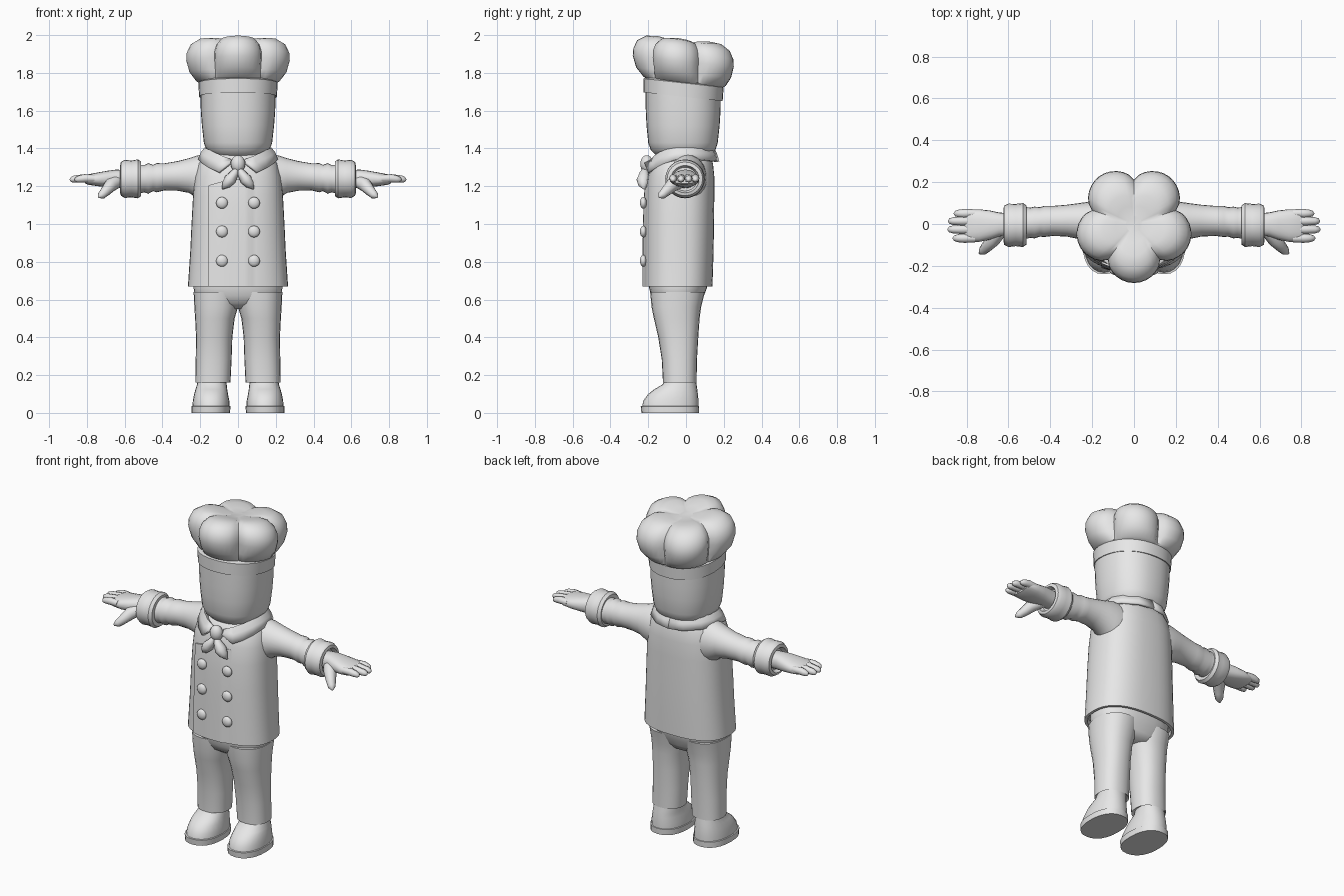
import bpy, bmesh, math
from mathutils import Vector

grey = bpy.data.materials.new("plain_grey")
grey.diffuse_color = (0.8, 0.8, 0.8, 1)


def finish(name, bm, mirror=False, angle=40):
    bmesh.ops.recalc_face_normals(bm, faces=bm.faces)
    me = bpy.data.meshes.new(name)
    bm.to_mesh(me)
    bm.free()
    me.materials.append(grey)
    me.shade_smooth()
    me.set_sharp_from_angle(angle=math.radians(angle))
    ob = bpy.data.objects.new(name, me)
    bpy.context.collection.objects.link(ob)
    if mirror:
        ob.modifiers.new("mirror", 'MIRROR').use_mirror_merge = False
    return ob


def skin(bm, rows, closed=True, caps=True):
    """Join rows of points with quads."""
    vs = [[bm.verts.new(p) for p in r] for r in rows]
    n = len(vs[0])
    for a, b in zip(vs, vs[1:]):
        for i in range(n if closed else n - 1):
            j = (i + 1) % n
            bm.faces.new((a[i], a[j], b[j], b[i]))
    if caps:
        bm.faces.new(vs[0][::-1])
        bm.faces.new(vs[-1])


def ring(t, a0, a1, b0, b1, axis, n, e, shear):
    pts = []
    for i in range(n):
        w = 2 * math.pi * i / n
        c, s = math.cos(w), math.sin(w)
        a = (a0 + a1) / 2 + (a1 - a0) / 2 * math.copysign(abs(c) ** (2 / e), c)
        b = (b0 + b1) / 2 + (b1 - b0) / 2 * math.copysign(abs(s) ** (2 / e), s)
        pts.append((a, b, t + shear * b) if axis == 'z' else (t, a, b))
    return pts


def loft(name, rings, axis='z', n=28, e=2.0, shear=0, mirror=False, angle=40):
    """Rings are (position, a min, a max, b min, b max)."""
    bm = bmesh.new()
    skin(bm, [ring(*r, axis, n, e, shear) for r in rings])
    return finish(name, bm, mirror, angle)


def blob(name, loc, size, rot=(0, 0, 0), mirror=False):
    bm = bmesh.new()
    bmesh.ops.create_uvsphere(bm, u_segments=16, v_segments=10, radius=1)
    from mathutils import Matrix, Euler
    m = Matrix.Translation(loc) @ Euler(rot).to_matrix().to_4x4() @ Matrix.Diagonal((*size, 1))
    bm.transform(m)
    return finish(name, bm, mirror)


def tube(name, pts, radii, flat=1.0, mirror=True, n=10):
    """Round limb through points, with rounded ends."""
    pts = [Vector(p) for p in pts]
    bm = bmesh.new()
    rows = []
    for i, p in enumerate(pts):
        d = (pts[min(i + 1, len(pts) - 1)] - pts[max(i - 1, 0)]).normalized()
        u = d.cross(Vector((0, 0, 1))).normalized()
        v = u.cross(d)
        rows.append([p + (u * math.cos(k * 2 * math.pi / n) + v * flat * math.sin(k * 2 * math.pi / n)) * radii[i]
                     for k in range(n)])
    skin(bm, rows)
    return finish(name, bm, mirror, 60)


# jacket body with a recessed underside
body = [(0.67, 0.265, -0.222, 0.14), (0.85, 0.253, -0.221, 0.146), (1.0, 0.246, -0.219, 0.148),
        (1.15, 0.238, -0.214, 0.15), (1.25, 0.23, -0.203, 0.15), (1.32, 0.21, -0.185, 0.143),
        (1.36, 0.18, -0.16, 0.13), (1.39, 0.13, -0.12, 0.1)]
hem = [(0.70, -0.25, 0.25, -0.205, 0.125), (0.67, -0.25, 0.25, -0.207, 0.125)]
loft("jacket_body", hem + [(z, -w, w, f, b) for z, w, f, b in body], n=40, e=2.5)


def front(x, z):
    """Front surface of the jacket body."""
    for p, q in zip(body, body[1:]):
        if p[0] <= z <= q[0]:
            t = (z - p[0]) / (q[0] - p[0])
            w, f, b = (p[k] + t * (q[k] - p[k]) for k in (1, 2, 3))
            return (f + b) / 2 + (f - b) / 2 * (1 - min(1, abs(x) / w) ** 2.5) ** 0.4


# overlapping front flap
bm = bmesh.new()
rows = []
for i in range(13):
    x = -0.155 + 0.021 * i
    top = 1.205 + 0.03 * min(1, i / 5)
    lift = 0.009 if i < 11 else 0.001
    zs = [0.67 + (top - 0.67) * k / 8 for k in range(9)]
    rows.append([(x, front(x, z) + 0.01, z) for z in zs[:1]] + [(x, front(x, z) - lift, z) for z in zs]
                + [(x, front(x, top) + 0.01, top)])
skin(bm, rows, closed=False, caps=False)
bm.faces.new([bm.verts.new(p) for p in rows[0]])
finish("front_flap", bm)

# buttons in two columns
for i, z in enumerate((0.805, 0.96, 1.112)):
    blob(f"button_pair_{i + 1}", (0.085, -0.226, z), (0.031, 0.018, 0.031), mirror=True)

# turned-down collar
bm = bmesh.new()
keys = [(0.2, 1.335, 1.32), (0.5, 1.355, 1.272), (0.8, 1.375, 1.295), (1.1, 1.39, 1.32),
        (1.4, 1.398, 1.34), (1.8, 1.398, 1.345), (2.2, 1.398, 1.338), (2.7, 1.395, 1.332), (math.pi, 1.395, 1.33)]
rows = []
for a, zt, zb in keys:
    s, c = math.sin(a), math.cos(a)
    rows.append([(0.15 * s, -0.02 - 0.15 * c, zt - 0.02), (0.178 * s, -0.02 - 0.168 * c, zt),
                 (0.195 * s, -0.022 - 0.18 * c, zt * 0.6 + zb * 0.4), (0.208 * s, -0.025 - 0.195 * c, zb)])
skin(bm, rows, closed=False, caps=False)
col = finish("collar", bm, True)
sol = col.modifiers.new("thickness", 'SOLIDIFY')
sol.thickness = 0.014
sol.offset = 0

# neckerchief
blob("neckerchief_knot", (0, -0.208, 1.318), (0.038, 0.034, 0.046))
tube("neckerchief_tail", [(0.005, -0.215, 1.295), (0.018, -0.222, 1.27), (0.042, -0.226, 1.235),
                          (0.062, -0.226, 1.21), (0.083, -0.222, 1.185)],
     [0.012, 0.024, 0.036, 0.028, 0.004], flat=0.9)

# sleeves with soft wrinkles, then rolled cuffs
loft("sleeve", [(0.08, -0.1, 0.11, 1.11, 1.37), (0.17, -0.095, 0.11, 1.115, 1.37), (0.215, -0.085, 0.107, 1.135, 1.363),
                (0.26, -0.073, 0.1, 1.165, 1.348), (0.32, -0.06, 0.092, 1.176, 1.333), (0.39, -0.057, 0.086, 1.178, 1.321),
                (0.43, -0.062, 0.086, 1.168, 1.322), (0.45, -0.06, 0.08, 1.174, 1.313), (0.475, -0.069, 0.083, 1.16, 1.322),
                (0.495, -0.066, 0.078, 1.168, 1.312), (0.53, -0.075, 0.083, 1.16, 1.315)],
     axis='x', n=24, mirror=True, angle=60)
loft("cuff", [(0.515, -0.07, 0.07, 1.17, 1.305), (0.513, -0.098, 0.088, 1.148, 1.33), (0.53, -0.11, 0.1, 1.136, 1.342),
              (0.565, -0.106, 0.096, 1.141, 1.336), (0.6, -0.11, 0.097, 1.138, 1.34), (0.62, -0.1, 0.088, 1.15, 1.328),
              (0.624, -0.08, 0.07, 1.165, 1.31), (0.6, -0.07, 0.06, 1.175, 1.3)],
     axis='x', n=24, mirror=True)

# hands
loft("palm", [(0.59, -0.055, 0.05, 1.19, 1.285), (0.645, -0.06, 0.055, 1.192, 1.288), (0.69, -0.075, 0.065, 1.195, 1.282),
              (0.74, -0.085, 0.07, 1.2, 1.273), (0.79, -0.085, 0.068, 1.207, 1.264), (0.81, -0.075, 0.058, 1.215, 1.255)],
     axis='x', n=20, e=2.4, mirror=True, angle=60)
for i, (y, tip) in enumerate(((-0.068, 0.865), (-0.026, 0.89), (0.014, 0.888), (0.05, 0.86))):
    tube(f"finger_{i + 1}", [(0.76, y, 1.24), (0.81, y, 1.242), (tip - 0.025, y, 1.238), (tip - 0.006, y, 1.234),
                             (tip, y, 1.232)], [0.02, 0.022, 0.019, 0.013, 0.004], n=8)
tube("thumb", [(0.64, -0.03, 1.225), (0.675, -0.075, 1.205), (0.7, -0.105, 1.175), (0.722, -0.128, 1.153),
               (0.738, -0.142, 1.143)], [0.035, 0.036, 0.028, 0.022, 0.006], n=10)

# trousers
loft("trouser_hips", [(0.55, -0.1, 0.1, -0.12, 0.06), (0.58, -0.2, 0.2, -0.165, 0.078), (0.62, -0.228, 0.228, -0.185, 0.095),
                      (0.66, -0.235, 0.235, -0.195, 0.11), (0.72, -0.235, 0.235, -0.2, 0.115)], n=32, e=2.4, angle=60)
loft("trouser_leg", [(0.175, 0.06, 0.21, -0.1, 0.04), (0.16, 0.04, 0.226, -0.122, 0.056), (0.28, 0.034, 0.224, -0.128, 0.058),
                     (0.4, 0.03, 0.222, -0.147, 0.065), (0.5, 0.018, 0.227, -0.17, 0.072), (0.56, 0.0, 0.231, -0.182, 0.08),
                     (0.64, -0.01, 0.235, -0.19, 0.1)], n=24, e=2.3, mirror=True)

# shoes
loft("shoe_sole", [(0, 0.042, 0.247, -0.236, 0.068), (0.035, 0.04, 0.247, -0.24, 0.07), (0.037, 0.05, 0.237, -0.228, 0.06)],
     n=24, e=2.3, mirror=True)
loft("shoe_upper", [(0.034, 0.045, 0.241, -0.232, 0.066), (0.065, 0.046, 0.239, -0.226, 0.066),
                    (0.1, 0.053, 0.232, -0.2, 0.063), (0.125, 0.057, 0.225, -0.168, 0.06),
                    (0.15, 0.06, 0.217, -0.125, 0.056), (0.19, 0.065, 0.21, -0.105, 0.05)],
     n=24, e=2.2, mirror=True, angle=60)

# head
loft("head", [(1.34, -0.1, 0.1, -0.12, 0.09), (1.365, -0.14, 0.14, -0.16, 0.13), (1.39, -0.166, 0.166, -0.186, 0.155),
              (1.43, -0.181, 0.181, -0.2, 0.168), (1.52, -0.191, 0.191, -0.209, 0.178), (1.6, -0.197, 0.197, -0.213, 0.183),
              (1.72, -0.199, 0.199, -0.215, 0.185)], n=36, e=2.3, angle=60)

# hat band, tilted back
loft("hat_band", [(1.674, -0.197, 0.197, -0.21, 0.182), (1.672, -0.206, 0.206, -0.224, 0.194),
                  (1.745, -0.21, 0.21, -0.226, 0.199), (1.755, -0.19, 0.19, -0.2, 0.18)],
     n=36, e=2.2, shear=-0.11)

# hat crown with five puffed lobes
bm = bmesh.new()
rows = []
for r, z, dent in ((0.185, 1.735, 0), (0.225, 1.755, 0.4), (0.264, 1.8, 0.9), (0.282, 1.86, 1), (0.279, 1.9, 1),
                   (0.258, 1.945, 1), (0.21, 1.974, 1), (0.15, 1.979, 0.9), (0.09, 1.968, 0.6), (0.04, 1.96, 0)):
    row = []
    for i in range(60):
        a = 2 * math.pi * i / 60 - math.pi / 2
        notch = dent * (1 - abs(math.cos(2.5 * (a + math.pi / 2))) ** 0.75)
        rr = r * (1 - 0.25 * notch)
        y = rr * math.sin(a)
        row.append((rr * math.cos(a), y, z - 0.11 * y - (0.015 * notch if z > 1.93 else 0)))
    rows.append(row)
skin(bm, rows)
finish("hat_crown", bm)
